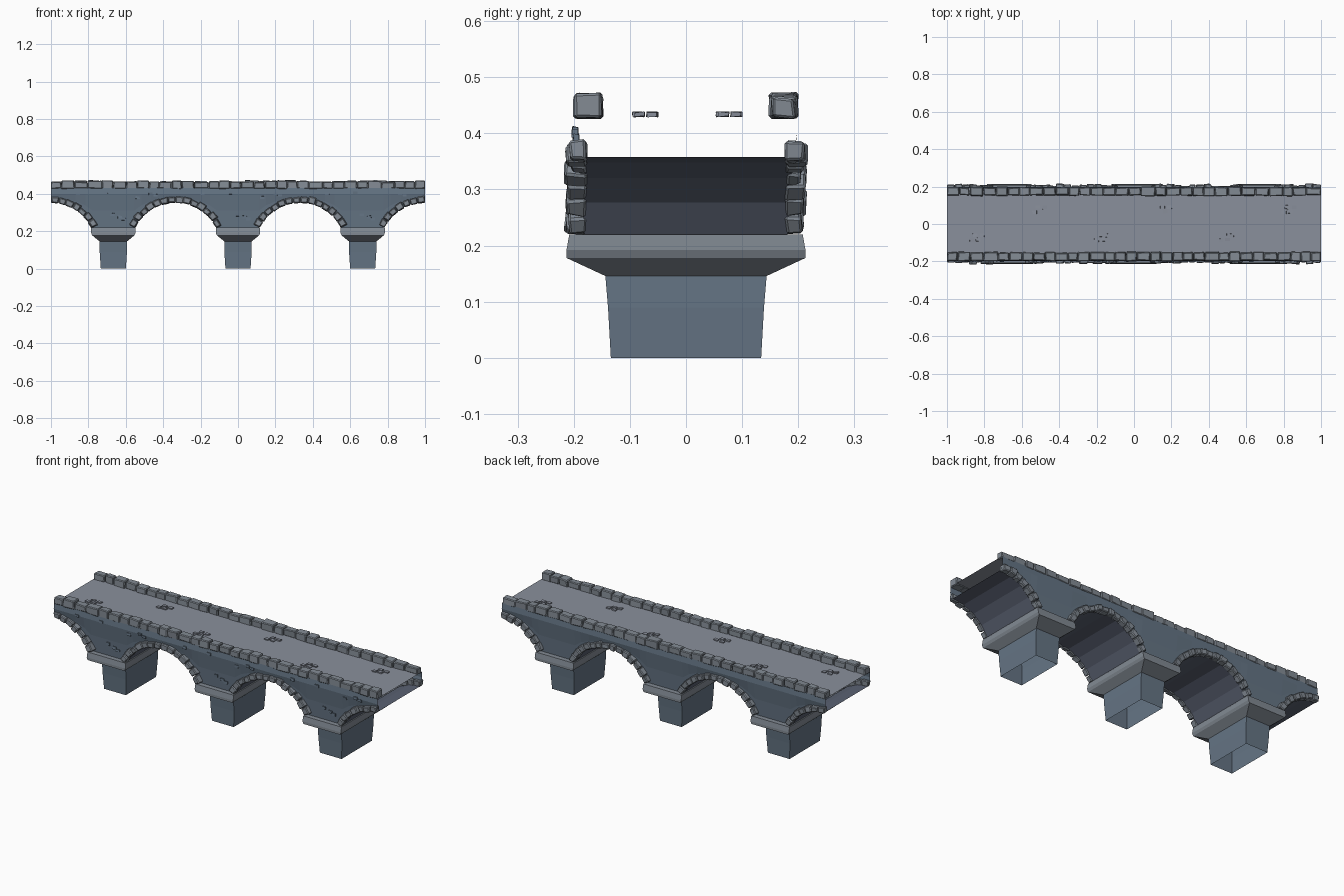
import bpy, bmesh, math, random
from mathutils import Vector

if "Cube" in bpy.data.objects:
    bpy.data.objects.remove(bpy.data.objects["Cube"])

random.seed(4)
P = 2 / 3                       # spacing of the piers
DECK, CROWN, SPRING, HALF = 0.432, 0.358, 0.22, 0.222
RISE = CROWN - SPRING
R = (HALF ** 2 + RISE ** 2) / (2 * RISE)
CZ = CROWN - R
AMAX = math.asin(HALF / R)


def mat(name, rgb):
    m = bpy.data.materials.new(name)
    lin = [((c / 255 + 0.055) / 1.055) ** 2.4 for c in rgb]
    m.diffuse_color = (*lin, 1)
    m.use_nodes = True
    m.node_tree.nodes["Principled BSDF"].inputs["Base Color"].default_value = m.diffuse_color
    return m


WALL = mat("blue grey stone", (101, 117, 133))
TRIM = mat("light grey stone", (130, 138, 147))
ROAD = mat("road grey", (138, 144, 156))
VAULT = mat("dark vault stone", (92, 99, 116))


def finish(name, bm, material):
    me = bpy.data.meshes.new(name)
    bm.to_mesh(me)
    bm.free()
    me.materials.append(material)
    ob = bpy.data.objects.new(name, me)
    bpy.context.collection.objects.link(ob)
    return ob


def grid(bm, rows, flip=False):
    vs = [[bm.verts.new(p) for p in r] for r in rows]
    for a, b in zip(vs, vs[1:]):
        for i in range(len(a) - 1):
            q = [a[i], a[i + 1], b[i + 1], b[i]]
            bm.faces.new(q[::-1] if flip else q)


def stone(bm, fn, jit=0.004, front=0.0):
    """Jittered block: fn maps (u, v, w) in -1..1 to a point; w=1 is the outer face."""
    vs = {}
    for u in (-1, 1):
        for v in (-1, 1):
            for w in (-1, 1):
                k = 1 - front * (w > 0)
                p = Vector(fn(u * k, v * k, w))
                p += Vector([random.uniform(-jit, jit) for _ in range(3)])
                p.x = max(-1, min(1, p.x))
                vs[u, v, w] = bm.verts.new(p)
    for ax in range(3):
        for s in (-1, 1):
            q = []
            for a, b in ((-1, -1), (1, -1), (1, 1), (-1, 1)):
                c = [a, b]
                c.insert(ax, s)
                q.append(vs[tuple(c)])
            bm.faces.new(q)


def close_stones(name, bm, material, bevel=0.004):
    bmesh.ops.recalc_face_normals(bm, faces=bm.faces)
    if bevel:
        bmesh.ops.bevel(bm, geom=bm.edges[:], offset=bevel, segments=1, affect='EDGES')
    return finish(name, bm, material)


def wall_y(z):
    pts = [(0.2, 0.180), (0.3, 0.186), (0.36, 0.190), (0.40, 0.198), (0.44, 0.194)]
    for (z0, y0), (z1, y1) in zip(pts, pts[1:]):
        if z <= z1:
            return y0 + (y1 - y0) * (z - z0) / (z1 - z0)
    return 0.194


# underside outline: half arch, pier, half arch for each module
half = [(R * math.sin(AMAX * i / 4), CZ + R * math.cos(AMAX * i / 4)) for i in range(5)]
outline = []
for k in (-1, 0, 1):
    left = [(k * P - P / 2 + x, z) for x, z in half]
    right = [(k * P + P / 2 - x, z) for x, z in reversed(half)]
    outline += (left if k == -1 else left[1:]) + right

# spandrel walls, hollow inside and open at the ends
for name, s in (("front_wall", -1), ("back_wall", 1)):
    bm = bmesh.new()
    rows = []
    for x, z in outline:
        zs = (z, (z + 0.40) / 2, 0.40, DECK)
        rows.append([(x, s * wall_y(q), q) for q in zs])
    grid(bm, rows, flip=s < 0)
    finish(name, bm, WALL)

# arch vaults
bm = bmesh.new()
grid(bm, [[(x, s * wall_y(z), z) for s in (-1, 1)] for x, z in outline], flip=True)
finish("arch_vaults", bm, VAULT)

# road surface
bm = bmesh.new()
grid(bm, [[(x, s * 0.194, DECK) for s in (-1, 1)] for x in (-1, -P / 2, P / 2, 1)], flip=True)
bmesh.ops.recalc_face_normals(bm, faces=bm.faces)
if bm.faces[:][0].normal.z < 0:
    bmesh.ops.reverse_faces(bm, faces=bm.faces[:])
finish("road", bm, ROAD)


def loft(name, cx, rings, material, top):
    bm = bmesh.new()
    prev = None
    for z, hx, hy in rings:
        cur = [bm.verts.new((cx + a * hx, b * hy, z))
               for a, b in ((-1, -1), (1, -1), (1, 1), (-1, 1))]
        if prev:
            for i in range(4):
                j = (i + 1) % 4
                bm.faces.new((prev[i], prev[j], cur[j], cur[i]))
        prev = cur
    if top:
        bm.faces.new(prev)
    finish(name, bm, material)


# piers (open underneath) with flared caps
for i, k in enumerate((-1, 0, 1)):
    loft(f"pier_{i + 1}", k * P, [(0, 0.067, 0.134), (0.09, 0.073, 0.139),
         (0.15, 0.073, 0.144)], WALL, False)
    loft(f"pier_cap_{i + 1}", k * P, [(0.146, 0.074, 0.144), (0.178, 0.113, 0.213),
         (0.192, 0.119, 0.213), (0.22, 0.118, 0.208)], TRIM, True)

# arch ring stones and parapet stones, on both sides
for side, s in (("front", -1), ("back", 1)):
    bm = bmesh.new()
    n = 7
    for c in (-1, -P / 2, P / 2, 1):
        for i in range(-n, n):
            a = AMAX * (i + 0.5) / n
            if abs(c + R * math.sin(a)) > 1:
                continue
            ha = AMAX / n * 0.5 * random.uniform(0.9, 1.05)
            out = random.uniform(0.203, 0.216)
            hi = R + random.uniform(0.024, 0.034)

            def ring(u, v, w):
                r = (R - 0.006 + hi) / 2 + v * (hi - R + 0.006) / 2
                t = a + u * ha
                return (c + r * math.sin(t), s * (0.178 if w < 0 else out),
                        max(SPRING, CZ + r * math.cos(t)))
            stone(bm, ring, 0.003, 0.08)
    close_stones(f"{side}_arch_stones", bm, TRIM)

    bm = bmesh.new()
    x = -1
    while x < 0.97:
        ln = random.uniform(0.052, 0.078)
        if x + ln > 0.96:
            ln = 1 - x
        top = random.uniform(0.462, 0.472)
        yo = random.uniform(0.194, 0.2)

        def para(u, v, w):
            return (x + ln / 2 + u * ln / 2, s * (0.174 + v * (yo - 0.174)),
                    0.428 if w < 0 else top)
        stone(bm, para, 0.003, 0.04)
        x += ln
    close_stones(f"{side}_parapet", bm, TRIM)

# loose paving stones on the road
bm = bmesh.new()
for k in (-1, 0, 1):
    for cx, cy in ((0.16, 0.075), (-0.175, -0.075)):
        for dx, dy in ((-0.025, -0.012), (0.008, -0.008), (0.03, 0.014), (-0.008, 0.016)):
            def pave(u, v, w):
                return (k * P + cx + dx + u * 0.012, cy + dy + v * 0.009, 0.434 + w * 0.004)
            stone(bm, pave, 0.0015)
close_stones("paving_stones", bm, ROAD, 0)

# raised bricks on the front wall
bm = bmesh.new()
for k in (-1, 0, 1):
    for dx, z in ((0.035, 0.275), (0.055, 0.265), (-0.005, 0.288), (0.2, 0.40), (0.225, 0.392),
                  (0.13, 0.38), (-0.19, 0.40), (-0.04, 0.405)):
        def brick(u, v, w):
            return (k * P + dx + u * 0.011, -(wall_y(z) + w * 0.005), z + v * 0.007)
        stone(bm, brick, 0.0015)
close_stones("front_bricks", bm, WALL, 0)
